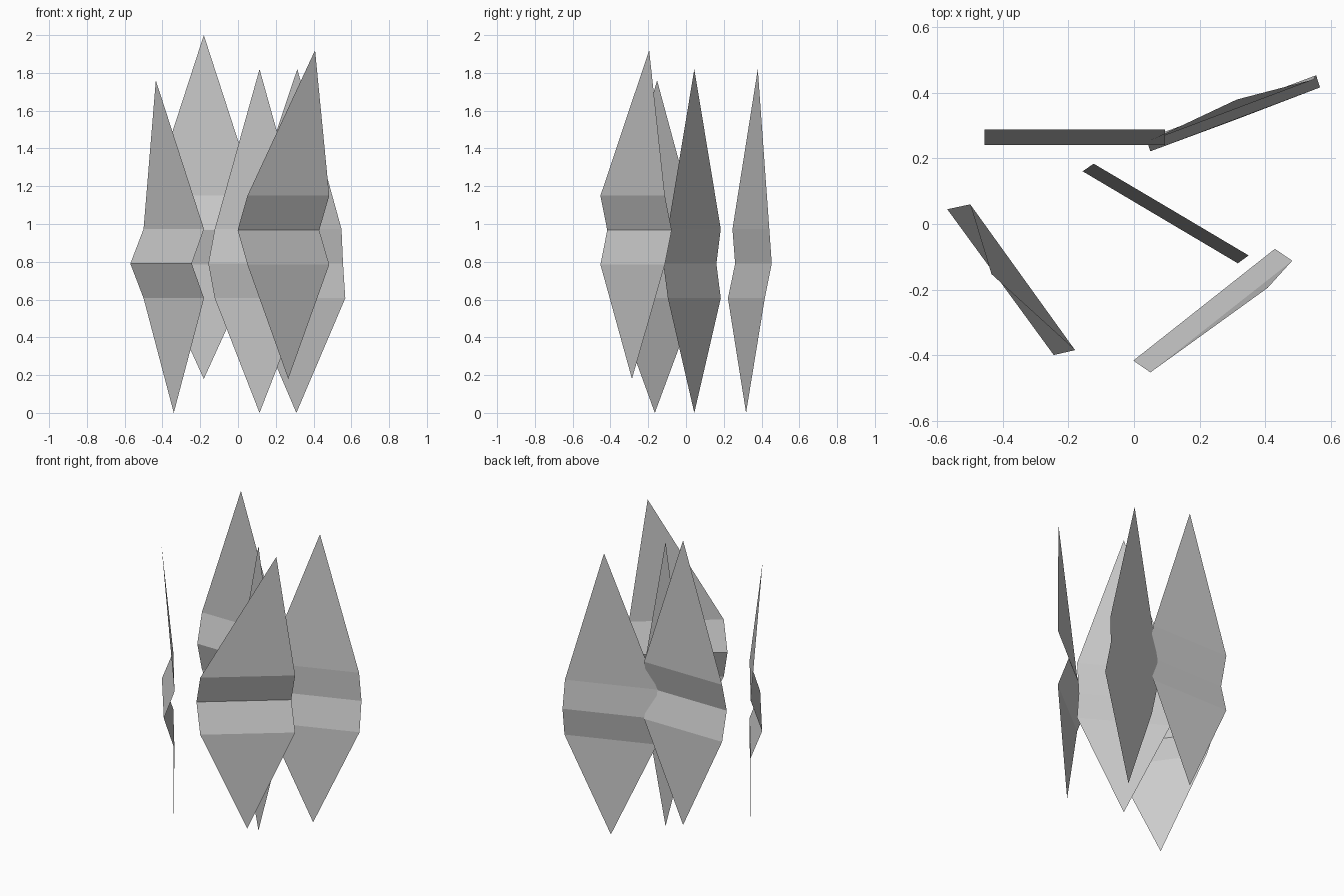
import bpy


def folded_blade(name, top, upper, middle, lower, bottom, levels):
    """Thin sheet: two triangular tips joined by a band creased in the middle.
    Each edge is (left x, left y, right x, right y), each level its height."""
    verts = [top]
    for (x1, y1, x2, y2), z in zip((upper, middle, lower), levels):
        verts += [(x1, y1, z), (x2, y2, z)]
    verts.append(bottom)
    faces = [(0, 1, 2), (1, 3, 4, 2), (3, 5, 6, 4), (5, 7, 6)]
    mesh = bpy.data.meshes.new(name)
    mesh.from_pydata(verts, [], faces)
    obj = bpy.data.objects.new(name, mesh)
    bpy.context.collection.objects.link(obj)
    return obj


LOW = (0.973, 0.79, 0.607)
HIGH = (1.15, 0.967, 0.785)

# Front left blade, tip leaning outwards
edge = (-0.50, 0.06, -0.18, -0.385)
folded_blade("front_left_blade", (-0.435, -0.153, 1.76), edge,
             (-0.57, 0.045, -0.245, -0.40), edge, (-0.34, -0.165, 0.0), LOW)

# Tall back left blade
edge = (-0.457, 0.288, 0.095, 0.288)
folded_blade("back_left_blade", (-0.181, 0.288, 2.0), edge,
             (-0.457, 0.241, 0.095, 0.241), edge, (-0.181, 0.288, 0.18), HIGH)

# Centre blade
edge = (-0.123, 0.184, 0.35, -0.096)
folded_blade("centre_blade", (0.114, 0.044, 1.82), edge,
             (-0.157, 0.161, 0.317, -0.12), edge, (0.114, 0.044, 0.0), LOW)

# Back right blade, upper half leaning backwards
folded_blade("back_right_blade", (0.314, 0.38, 1.82), (0.03, 0.246, 0.548, 0.441),
             (0.037, 0.26, 0.556, 0.454), (0.05, 0.222, 0.568, 0.417),
             (0.309, 0.318, 0.0), LOW)

# Front right blade, tip leaning to the right
edge = (0.05, -0.453, 0.483, -0.112)
folded_blade("front_right_blade", (0.408, -0.195, 1.92), edge,
             (-0.002, -0.417, 0.43, -0.076), edge, (0.266, -0.286, 0.18), HIGH)
